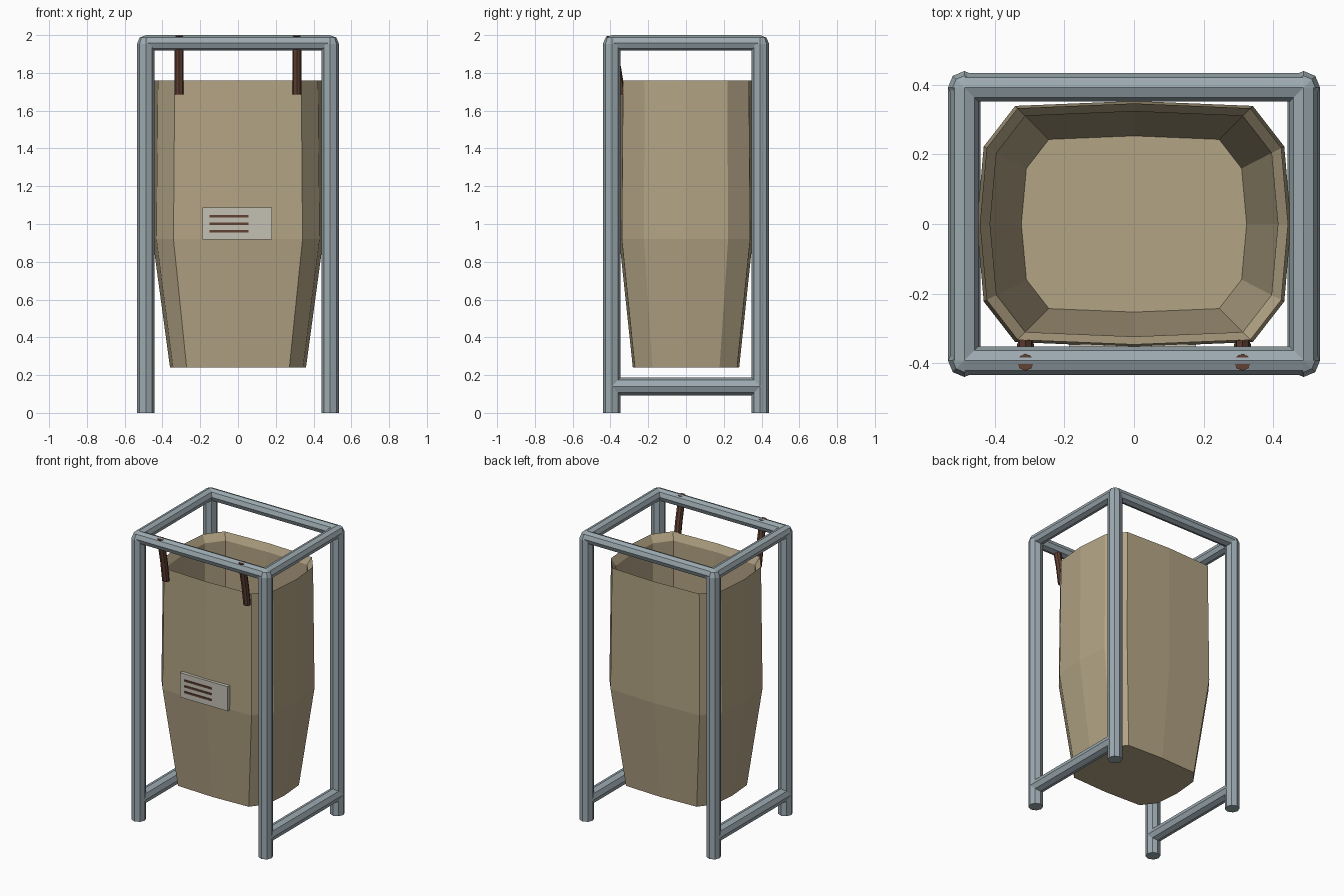
import bpy, bmesh
from mathutils import Vector

cube = bpy.data.objects.get("Cube")
if cube:
    bpy.data.objects.remove(cube, do_unlink=True)


def material(name, rgb):
    m = bpy.data.materials.new(name)
    m.use_nodes = True
    color = (*rgb, 1.0)
    m.diffuse_color = color
    m.node_tree.nodes["Principled BSDF"].inputs["Base Color"].default_value = color
    return m


STEEL = material("blue_grey_steel", (0.33, 0.40, 0.43))
CANVAS = material("tan_canvas", (0.45, 0.37, 0.235))
LEATHER = material("brown_leather", (0.12, 0.052, 0.033))
PAPER = material("pale_label", (0.55, 0.53, 0.45))


def finish(name, bm, mat):
    bmesh.ops.recalc_face_normals(bm, faces=bm.faces)
    mesh = bpy.data.meshes.new(name)
    bm.to_mesh(mesh)
    bm.free()
    mesh.materials.append(mat)
    ob = bpy.data.objects.new(name, mesh)
    bpy.context.collection.objects.link(ob)
    return ob


def loft(name, rings, mat):
    """Skin a stack of equal point rings and cap both ends."""
    bm = bmesh.new()
    loops = [[bm.verts.new(p) for p in ring] for ring in rings]
    for a, b in zip(loops, loops[1:]):
        for i in range(len(a)):
            j = (i + 1) % len(a)
            bm.faces.new((a[i], a[j], b[j], b[i]))
    bm.faces.new(loops[0])
    bm.faces.new(loops[-1])
    return finish(name, bm, mat)


def tube(name, a, b, radius, mat):
    """Eight-sided bar between two points, with ridges on the axes."""
    a, b = Vector(a), Vector(b)
    bm = bmesh.new()
    bmesh.ops.create_cone(bm, cap_ends=True, segments=8, radius1=radius,
                          radius2=radius, depth=(b - a).length)
    turn = Vector((0, 0, 1)).rotation_difference(b - a).to_matrix().to_4x4()
    turn.translation = (a + b) / 2
    bm.transform(turn)
    return finish(name, bm, mat)


def box(name, center, size, mat):
    bm = bmesh.new()
    bmesh.ops.create_cube(bm, size=1)
    bmesh.ops.scale(bm, vec=size, verts=bm.verts)
    bmesh.ops.translate(bm, vec=center, verts=bm.verts)
    return finish(name, bm, mat)


# Frame: posts with rounded corner joints
PX, PY, POST_R, RAIL_R = 0.488, 0.393, 0.047, 0.041
RAIL_Z, JOINT_Z, LOW_Z = 1.959, 1.953, 0.14
SIDES = (("left", 1), ("right", -1))
ENDS = (("front", -1), ("back", 1))

for side, sx in SIDES:
    for end, sy in ENDS:
        x, y = sx * PX, sy * PY
        tube(f"{end}_{side}_post", (x, y, 0), (x, y, JOINT_Z), POST_R, STEEL)
        bm = bmesh.new()
        bmesh.ops.create_uvsphere(bm, u_segments=8, v_segments=4, radius=POST_R)
        bmesh.ops.translate(bm, vec=(x, y, JOINT_Z), verts=bm.verts)
        finish(f"{end}_{side}_joint", bm, STEEL)

# Frame: top rails and low side rails
for side, sx in SIDES:
    x = sx * PX
    tube(f"{side}_top_rail", (x, -PY, RAIL_Z), (x, PY, RAIL_Z), RAIL_R, STEEL)
    tube(f"{side}_low_rail", (x, -PY, LOW_Z), (x, PY, LOW_Z), POST_R, STEEL)
for end, sy in ENDS:
    y = sy * PY
    tube(f"{end}_top_rail", (-PX, y, RAIL_Z), (PX, y, RAIL_Z), RAIL_R, STEEL)

# Hanging bag: twelve-sided outline lofted up the outside and down the inside
quarter = [(0.45, 0), (0.43, 0.222), (0.34, 0.338), (0, 0.352)]
half = quarter + [(-x, y) for x, y in quarter[-2::-1]]
outline = half + [(x, -y) for x, y in half[-2:0:-1]]
levels = [(0.80, 0.24), (1.005, 0.92), (0.985, 1.76),
          (0.92, 1.71), (0.915, 0.92), (0.72, 0.27)]
loft("bag", [[(x * s, y * s, z) for x, y in outline] for s, z in levels], CANVAS)

# Straps: bent eight-sided tubes from the front rail to the bag
path = [(-0.398, 1.996), (-0.385, 1.91), (-0.366, 1.82), (-0.346, 1.685)]
bm = bmesh.new()
disc = [v.co.copy() for v in bmesh.ops.create_circle(bm, segments=8, radius=0.024)["verts"]]
bm.free()
for side, sx in SIDES:
    loft(f"{side}_strap",
         [[(sx * 0.312 + c.x, y + c.y, z) for c in disc] for y, z in path], LEATHER)

# Label plate with three printed lines
box("label", (-0.004, -0.358, 1.002), (0.366, 0.024, 0.17), PAPER)
for i in range(3):
    box(f"label_line_{i + 1}", (-0.048, -0.371, 0.962 + i * 0.04),
        (0.206, 0.008, 0.013), LEATHER)
